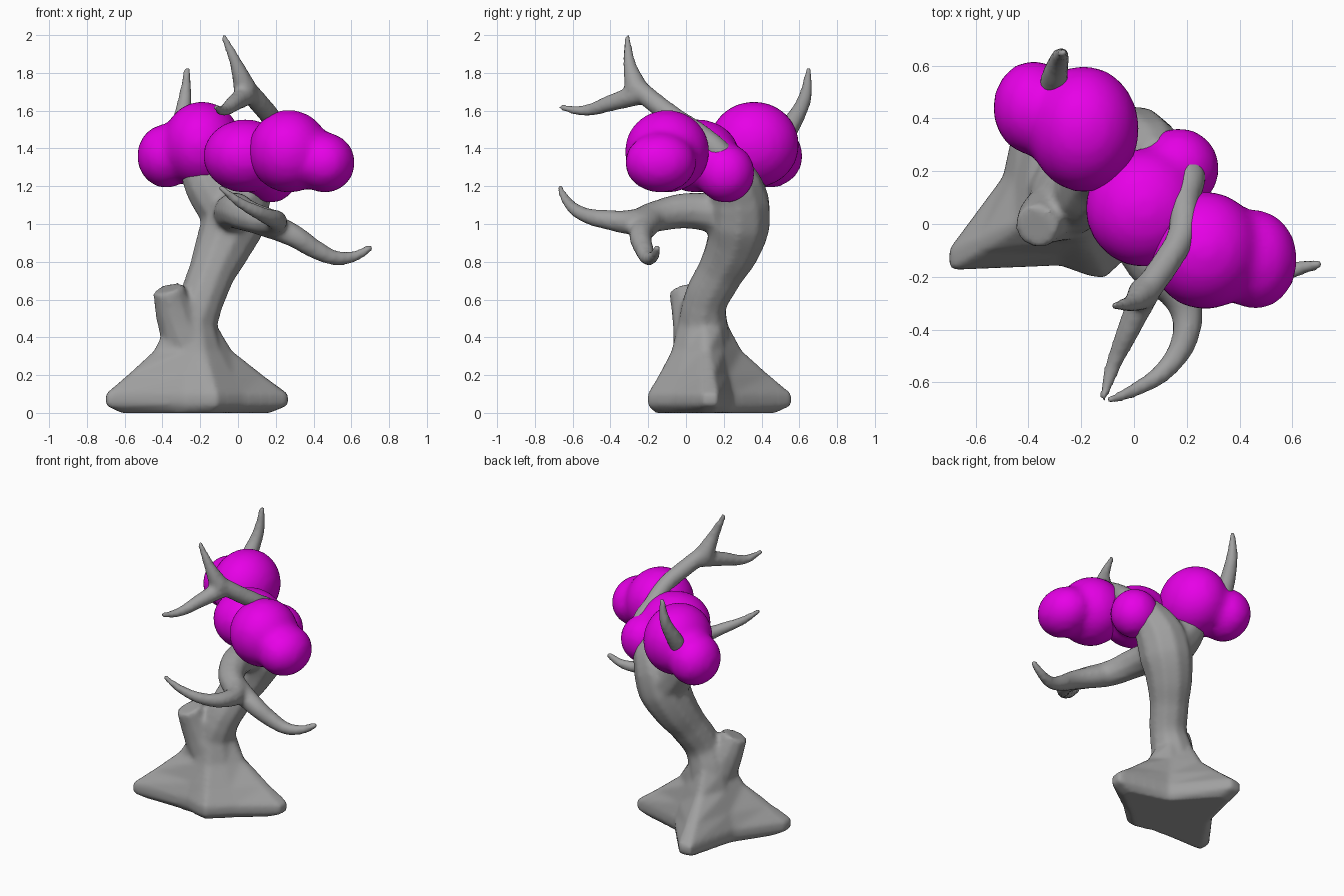
import bpy, bmesh
from mathutils import Vector, Matrix

cube = bpy.data.objects.get("Cube")
if cube:
    bpy.data.objects.remove(cube)


def material(name, colour):
    mat = bpy.data.materials.new(name)
    mat.use_nodes = True
    mat.diffuse_color = colour
    mat.node_tree.nodes["Principled BSDF"].inputs["Base Color"].default_value = colour
    return mat


bark = material("grey bark", (0.35, 0.35, 0.35, 1))
leaf = material("magenta leaves", (0.8, 0, 0.8, 1))


def finish(name, bm, mat, voxel, smoothing):
    """Fuse overlapping solids into one smooth skin."""
    mesh = bpy.data.meshes.new(name)
    bm.to_mesh(mesh)
    bm.free()
    obj = bpy.data.objects.new(name, mesh)
    bpy.context.collection.objects.link(obj)
    mesh.materials.append(mat)
    fuse = obj.modifiers.new("fuse", 'REMESH')
    fuse.mode = 'VOXEL'
    fuse.voxel_size = voxel
    fuse.use_smooth_shade = True
    relax = obj.modifiers.new("relax", 'SMOOTH')
    relax.factor = 0.5
    relax.iterations = smoothing


def add_limb(bm, radii, *path):
    """Sweep a tube along a smooth path, spreading the radii evenly over it."""
    curve = bpy.data.curves.new("limb_path", 'CURVE')
    curve.dimensions = '3D'
    curve.bevel_depth = 1
    curve.bevel_resolution = 3
    curve.resolution_u = 5
    curve.use_fill_caps = True
    spline = curve.splines.new('BEZIER')
    spline.bezier_points.add(len(path) - 1)
    for i, (point, co) in enumerate(zip(spline.bezier_points, path)):
        place = i * (len(radii) - 1) / (len(path) - 1)
        k = min(int(place), len(radii) - 2)
        point.co = co
        point.radius = radii[k] + (radii[k + 1] - radii[k]) * (place - k)
        point.handle_left_type = point.handle_right_type = 'AUTO'
    guide = bpy.data.objects.new("limb_path", curve)
    bpy.context.collection.objects.link(guide)
    graph = bpy.context.evaluated_depsgraph_get()
    mesh = bpy.data.meshes.new_from_object(guide.evaluated_get(graph))
    bm.from_mesh(mesh)
    bpy.data.objects.remove(guide)
    bpy.data.meshes.remove(mesh)


def add_root_flare(bm, centre, radius, outline, levels):
    """Loft from a star of roots on the ground up to the round trunk."""
    rings = []
    for z, spread in levels:
        ring = []
        for tip in map(Vector, outline):
            collar = centre + (tip - centre).normalized() * radius
            ring.append(bm.verts.new((*collar.lerp(tip, spread), z)))
        rings.append(ring)
    for low, high in zip(rings, rings[1:]):
        for i in range(len(outline)):
            bm.faces.new((low[i - 1], low[i], high[i], high[i - 1]))
    bm.faces.new(rings[0][::-1])
    bm.faces.new(rings[-1])


tree = bmesh.new()

# Spreading roots: tips and the hollows between them
add_root_flare(
    tree, Vector((-0.25, 0.09)), 0.14,
    [(-0.71, -0.18), (-0.28, -0.16), (-0.17, -0.2), (-0.11, -0.21), (0.03, -0.08),
     (0.27, 0.09), (0.28, 0.17), (-0.08, 0.25),
     (-0.34, 0.57), (-0.42, 0.56), (-0.5, 0.18), (-0.71, -0.1)],
    [(0, 0.72), (0.04, 0.97), (0.1, 0.97), (0.2, 0.62), (0.33, 0.2), (0.46, 0)])

# Leaning trunk, narrow at the waist and swelling at the crown
add_limb(tree, (0.14, 0.14, 0.12, 0.125, 0.15, 0.17, 0.165, 0.14, 0.09),
         (-0.25, 0.09, 0.3), (-0.25, 0.09, 0.43), (-0.2, 0.1, 0.58), (-0.14, 0.18, 0.74),
         (-0.08, 0.25, 0.88), (-0.03, 0.28, 1), (0.01, 0.28, 1.12),
         (0.06, 0.26, 1.22), (0.1, 0.23, 1.33))

# Cut stub and the bough holding the back clump
add_limb(tree, (0.13, 0.085), (-0.27, 0.06, 0.36), (-0.33, 0.03, 0.52), (-0.37, -0.01, 0.66))
add_limb(tree, (0.15, 0.1), (-0.03, 0.29, 1.03), (-0.16, 0.3, 1.2), (-0.22, 0.33, 1.35))

# Upper bough, its rising tip and its forward fork
add_limb(tree, (0.08, 0.055, 0.055), (0.1, 0.25, 1.25), (0.2, 0.2, 1.35),
         (0.19, 0.09, 1.46), (0.18, -0.04, 1.55), (0.12, -0.15, 1.63), (0.04, -0.26, 1.72))
add_limb(tree, (0.065, 0.035, 0.016), (0.04, -0.26, 1.71), (-0.01, -0.3, 1.85),
         (-0.08, -0.31, 2))
add_limb(tree, (0.06, 0.016), (0.05, -0.24, 1.69), (-0.02, -0.4, 1.64),
         (-0.08, -0.54, 1.6), (-0.12, -0.67, 1.62))

# Front bough and its side fork
add_limb(tree, (0.11, 0.08, 0.045, 0.016), (-0.03, 0.2, 1.05), (-0.01, 0, 1.07),
         (0.06, -0.16, 1.04), (0.18, -0.28, 1.01), (0.2, -0.4, 1.02),
         (0.13, -0.54, 1.05), (0, -0.63, 1.12), (-0.1, -0.67, 1.2))
add_limb(tree, (0.075, 0.045, 0.02), (0.1, -0.19, 1.02), (0.29, -0.24, 0.94),
         (0.42, -0.22, 0.86), (0.52, -0.2, 0.82), (0.62, -0.17, 0.83), (0.71, -0.15, 0.88))

# Twig above the back clump
add_limb(tree, (0.06, 0.048, 0.016), (-0.31, 0.48, 1.4), (-0.3, 0.56, 1.53),
         (-0.28, 0.63, 1.67), (-0.27, 0.65, 1.83))

bmesh.ops.recalc_face_normals(tree, faces=tree.faces)
finish("tree_trunk", tree, bark, 0.016, 5)


def leaf_clump(name, *lobes):
    """Bean shape: a large lobe fused with a small one."""
    bm = bmesh.new()
    for centre, size in lobes:
        shape = Matrix.Translation(centre) @ Matrix.Diagonal(size).to_4x4()
        bmesh.ops.create_icosphere(bm, subdivisions=4, radius=1, matrix=shape)
    finish(name, bm, leaf, 0.025, 8)


leaf_clump("back_leaf_clump", ((-0.19, 0.36, 1.42), (0.21, 0.24, 0.23)),
           ((-0.38, 0.44, 1.36), (0.155, 0.18, 0.17)))
leaf_clump("middle_leaf_clump", ((0.04, 0.06, 1.36), (0.225, 0.225, 0.195)),
           ((0.17, 0.21, 1.27), (0.155, 0.155, 0.16)))
leaf_clump("front_leaf_clump", ((0.27, -0.1, 1.385), (0.215, 0.225, 0.22)),
           ((0.46, -0.135, 1.325), (0.16, 0.19, 0.16)))
